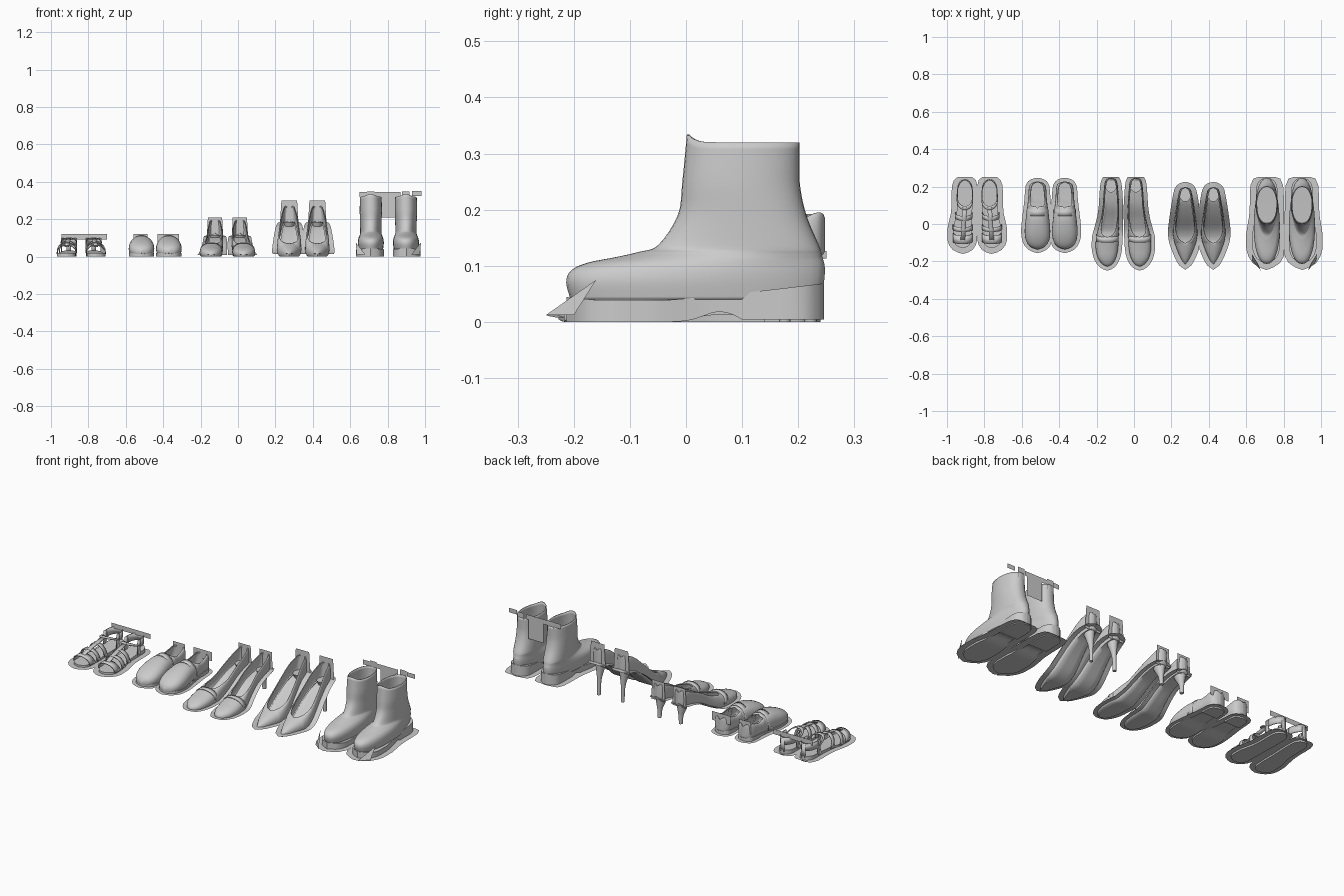
import bpy, bmesh, math

if "Cube" in bpy.data.objects:
    bpy.data.objects.remove(bpy.data.objects["Cube"])


def interp(rows, n=4):
    """Smooth rows with a spline clamped to each segment's range."""
    out = []
    for i in range(len(rows) - 1):
        p = [rows[max(i - 1, 0)], rows[i], rows[i + 1], rows[min(i + 2, len(rows) - 1)]]
        for k in range(n):
            t = k / n
            r = []
            for a, b, c, d in zip(*p):
                v = .5 * (2*b + (c-a)*t + (2*a-5*b+4*c-d)*t*t + (3*b-a-3*c+d)*t**3)
                r.append(min(max(v, min(b, c)), max(b, c)))
            out.append(r)
    return out + [list(rows[-1])]


def loft(name, rings, closed=False, caps=False, thick=0, angle=40):
    bm = bmesh.new()
    vs = [[bm.verts.new(p) for p in r] for r in rings]
    m = len(rings[0])
    for a, b in zip(vs, vs[1:]):
        for j in range(m if closed else m - 1):
            k = (j + 1) % m
            bm.faces.new((a[j], a[k], b[k], b[j]))
    if caps:
        bm.faces.new(vs[0])
        bm.faces.new(vs[-1])
    bmesh.ops.remove_doubles(bm, verts=bm.verts, dist=.0004)
    bmesh.ops.recalc_face_normals(bm, faces=bm.faces)
    me = bpy.data.meshes.new(name)
    bm.to_mesh(me)
    bm.free()
    ob = bpy.data.objects.new(name, me)
    bpy.context.collection.objects.link(ob)
    if thick:
        mod = ob.modifiers.new("thickness", 'SOLIDIFY')
        mod.thickness, mod.offset = thick, 0
    bpy.ops.object.select_all(action='DESELECT')
    ob.select_set(True)
    bpy.context.view_layer.objects.active = ob
    bpy.ops.object.shade_smooth_by_angle(angle=math.radians(angle))
    return ob


def upper(name, rows, cx, s):
    """Shoe shell: rows are y, centre shift, half width, bottom, top, half opening."""
    rings = []
    for y, c, w, zb, zt, o in interp(rows):
        zm = zb + .35 * (zt - zb)
        half = []
        for k in range(8):
            a = math.pi / 2 * (1 - k / 7)
            half.append((o + (w-o) * max(math.cos(a), 0)**.85, zm + (zt-zm) * max(math.sin(a), 0)**.85))
        half += [(w*.97, zb + .12*(zt-zb)), (w*.86, zb), (w*.4, zb)]
        pts = half + [(0, zb)] + [(-x, z) for x, z in reversed(half)]
        rings.append([(cx + s*c + x, y, z) for x, z in pts])
    return loft(name, rings, thick=.005, angle=55)


def plate(name, rows, cx, s, z0, z1, grow=0.0, n=4):
    """Sole with bottom and top heights given as functions of y."""
    rings = []
    for r in interp(rows, n):
        y, c, w = r[:3]
        w += grow * min(1, w / .03)
        x = cx + s*c
        rings.append([(x-w, y, z1(y)), (x+w, y, z1(y)), (x+w, y, z0(y)), (x-w, y, z0(y))])
    return loft(name, rings, closed=True, caps=True)


def rim(name, rows, cx, s, mid, off=.03, lift=.006):
    """Thin skirt sheet around the sole line, stopped at the middle of the pair."""
    rs = interp(rows, 2)
    o = [(cx + s*r[1] + r[2], r[0], r[3]) for r in rs]
    o += [(cx + s*r[1] - r[2], r[0], r[3]) for r in reversed(rs[1:-1])]
    inner, outer = [], []
    for i, (x, y, z) in enumerate(o):
        a, b = o[i-1], o[(i+1) % len(o)]
        dx, dy = b[0]-a[0], b[1]-a[1]
        L = math.hypot(dx, dy) or 1
        nx, ny = -dy/L, dx/L
        for lst, d in ((inner, -.012), (outer, off)):
            px = x + nx*d
            px = min(px, mid) if s < 0 else max(px, mid)
            lst.append((px, max(-.25, min(.25, y + ny*d)), z + lift))
    loft(name, [inner, outer], closed=True)


def sheet(name, x0, x1, y, z0, z1, flare=0.0):
    loft(name, [[(x0-flare, y, z0), (x1+flare, y, z0)], [(x0, y, z1), (x1, y, z1)]])


def band(name, cx, w, h, z, y_side, y_top, width):
    """Strap arching over the foot."""
    rings = []
    for k in range(17):
        a = math.pi * k / 16
        q = max(math.sin(a), 0)**.7
        y = y_side + (y_top - y_side) * q
        rings.append([(cx + w*math.cos(a), y + d, z + h*q) for d in (-width/2, width/2)])
    loft(name, rings, thick=.005)


def tapered_heel(name, cx, levels):
    """Stacked ellipses: z, y, half width, half depth."""
    rings = [[(cx + w*math.cos(a), y + d*math.sin(a), z) for a in
              (2*math.pi*k/16 for k in range(16))] for z, y, w, d in interp(levels, 3)]
    loft(name, rings, closed=True, caps=True)


sides = (("left", -1, 0), ("right", 1, 1))

# Sandals
sandal = [(.24, 0, 0, .003), (.232, 0, .022, .003), (.2, 0, .04, .003), (.12, 0, .041, .003),
          (.05, .004, .042, .003), (-.02, .012, .05, .003), (-.08, .014, .05, .003),
          (-.115, .012, .034, .003), (-.13, .01, 0, .003)]
for n, s, i in sides:
    cx = (-.904, -.772)[i]
    plate("sandal_sole_" + n, sandal, cx, s, lambda y: 0, lambda y: .02 + .012*max(0, y)/.24)
    rim("sandal_rim_" + n, sandal, cx, s, -.838)
    f = cx + s*.012
    band("sandal_toe_strap_" + n, f, .05, .045, .015, -.07, -.085, .045)
    band("sandal_mid_strap_" + n, f, .051, .06, .015, -.015, -.03, .025)
    band("sandal_instep_strap_" + n, cx + s*.006, .045, .07, .015, .05, .03, .025)
    band("sandal_ankle_strap_" + n, cx, .042, .03, .07, .15, .085, .022)
    loft("sandal_centre_strap_" + n, [[(f + d - s*k*.004, y, z) for d in (-.012, .012)] for k, (y, z) in
         enumerate(((-.1, .055), (-.03, .075), (.03, .086), (.09, .1)))], thick=.005)
    loft("sandal_heel_loop_" + n, [[(cx + .041*math.cos(a), .165 + .07*math.sin(a), z) for z in (.06, .1)]
         for a in (math.pi*k/16 for k in range(17))], thick=.005)
    for d in (-1, 1):
        x = cx + d*.04
        loft("sandal_side_strut_" + n, [[(x, .14, .02), (x, .165, .02)], [(x, .145, .1), (x, .17, .1)]], thick=.005)
    loft("sandal_back_strut_" + n, [[(cx-.012, .236, .02), (cx+.012, .236, .02)],
                                    [(cx-.012, .235, .09), (cx+.012, .235, .09)]], thick=.005)
sheet("sandal_back_sheet", -.945, -.7, .215, .092, .12)

# Loafers
loafer = [(.225, 0, 0, .03, .09, 0), (.219, 0, .025, .025, .1, .015), (.2, 0, .042, .025, .1, .03),
          (.14, 0, .047, .025, .085, .037), (.1, 0, .051, .022, .093, .036), (.085, 0, .053, .02, .105, 0),
          (.03, 0, .06, .02, .108, 0), (-.04, 0, .066, .015, .092, 0), (-.09, 0, .058, .015, .072, 0),
          (-.12, 0, .036, .015, .052, 0), (-.134, 0, 0, .02, .03, 0)]
for n, s, i in sides:
    cx = (-.516, -.37)[i]
    upper("loafer_upper_" + n, loafer, cx, s)
    plate("loafer_sole_" + n, loafer, cx, s, lambda y: max(0, min(.012, (y+.02)*.2)) if y > -.02 else 0,
          lambda y: .02 + .01*max(0, y)/.2, .002)
    plate("loafer_heel_" + n, loafer[:4], cx, s, lambda y: 0, lambda y: .026, .001)
    band("loafer_saddle_" + n, cx, .057, .09, .024, .06, .06, .035)
    rim("loafer_rim_" + n, [r[:3] + (.002,) for r in loafer], cx, s, -.443, .022)
sheet("loafer_back_tab_left", -.56, -.485, .215, .05, .12)
sheet("loafer_back_tab_right", -.43, -.315, .215, .07, .12)

# Round toe pumps
pump = [(.245, 0, 0, .12, .185, 0), (.24, 0, .018, .11, .193, .012), (.225, 0, .03, .105, .19, .022),
        (.18, 0, .036, .1, .17, .03), (.1, 0, .041, .075, .135, .035), (.03, .005, .046, .035, .095, .039),
        (-.03, .014, .053, .006, .076, .038), (-.06, .018, .057, .002, .07, .025),
        (-.075, .02, .058, .002, .07, 0), (-.13, .022, .057, .002, .056, 0),
        (-.18, .022, .046, .002, .043, 0), (-.213, .02, .024, .002, .028, 0), (-.225, .02, 0, .006, .014, 0)]
for n, s, i in sides:
    cx = (-.123, .01)[i]
    upper("pump_upper_" + n, pump, cx, s)
    band("pump_vamp_strap_" + n, cx + s*.02, .058, .05, .024, -.07, -.085, .03)
    tapered_heel("pump_heel_" + n, cx, [(.115, .205, .03, .037), (.085, .21, .024, .028),
                                       (.045, .22, .013, .014), (.0, .222, .01, .011)])
    rim("pump_rim_" + n, pump, cx, s, -.055, .024)
    sheet("pump_back_tab_" + n, cx-.038, cx+.038, .235, .1, .21, .006)

# Pointed high heels
stiletto = [(.195, 0, 0, .18, .26, 0), (.19, 0, .018, .175, .268, .012), (.175, 0, .03, .17, .265, .022),
            (.12, 0, .041, .152, .235, .034), (.05, 0, .052, .1, .17, .045), (-.02, 0, .061, .035, .108, .05),
            (-.06, 0, .062, .01, .086, .043), (-.09, 0, .057, .002, .073, .025), (-.105, 0, .053, .002, .068, 0),
            (-.15, 0, .036, .002, .05, 0), (-.19, 0, .017, .002, .03, 0), (-.215, 0, 0, .004, .012, 0)]
for n, s, i in sides:
    cx = (.274, .424)[i]
    upper("high_heel_upper_" + n, stiletto, cx, s)
    tapered_heel("high_heel_stem_" + n, cx, [(.185, .155, .03, .036), (.145, .163, .022, .025),
                                            (.08, .173, .011, .012), (.0, .176, .009, .01)])
    rim("high_heel_rim_" + n, stiletto, cx, s, .349, .03, .012)
    sheet("high_heel_back_tab_" + n, cx-.042, cx+.042, .188, .17, .3, .008)

# Ankle boots: levels are z, front y, back y, front half width, back half width, front lift
levels = [(.04, -.203, .235, .07, .055, 0), (.07, -.211, .243, .075, .058, 0), (.09, -.203, .245, .071, .06, 0),
          (.103, -.175, .244, .064, .06, 0), (.113, -.125, .241, .056, .06, 0), (.122, -.085, .239, .048, .061, 0),
          (.135, -.048, .235, .045, .062, 0), (.19, -.012, .212, .05, .06, 0),
          (.25, -.004, .2, .056, .058, 0), (.32, .004, .2, .055, .055, .014)]
boot_sole = [(.246, 0, 0, .003), (.238, 0, .03, .003), (.2, 0, .055, .003), (.1, 0, .058, .003),
             (.03, .001, .062, .003), (-.06, .004, .074, .003), (-.13, .004, .073, .003),
             (-.185, .003, .05, .003), (-.213, .002, 0, .003)]
for n, s, i in sides:
    cx = (.71, .898)[i]
    rings = []
    for z, y0, y1, wf, wb, lift in interp(levels):
        ring = []
        for k in range(40):
            a = 2*math.pi*k/40
            t = (1 - math.cos(a)) / 2
            x = (wf + (wb-wf)*t) * math.copysign(abs(math.sin(a))**.88, math.sin(a))
            ring.append((cx + x, y0 + (y1-y0)*t, z + lift*max(0, math.cos(a))**8))
        rings.append(ring)
    loft("boot_upper_" + n, rings, closed=True, thick=.005, angle=60)
    plate("boot_sole_" + n, boot_sole, cx, s,
          lambda y: .018*math.exp(-((y-.06)/.04)**2) if y < .1 else .004,
          lambda y: .038 + .03*max(0, (y+.05)/.29)**1.2 + .1*max(0, -.15-y), 0, 6)
    rim("boot_rim_" + n, boot_sole, cx, s, .803, .033)
    sheet("boot_pull_tab_" + n, cx-.02, cx+.02, .2, .29, .349)
    loft("boot_toe_flap_" + n, [[(cx + s*.03, -.25, .012), (cx + s*.075, -.2, .012)],
                                [(cx + s*.055, -.2, .045), (cx + s*.08, -.16, .075)]])
sheet("boot_back_sheet", .65, .87, .195, .318, .345)
sheet("boot_middle_sheet", .76, .855, .195, .21, .32)
sheet("boot_side_sheet", .93, .98, .19, .325, .35)
